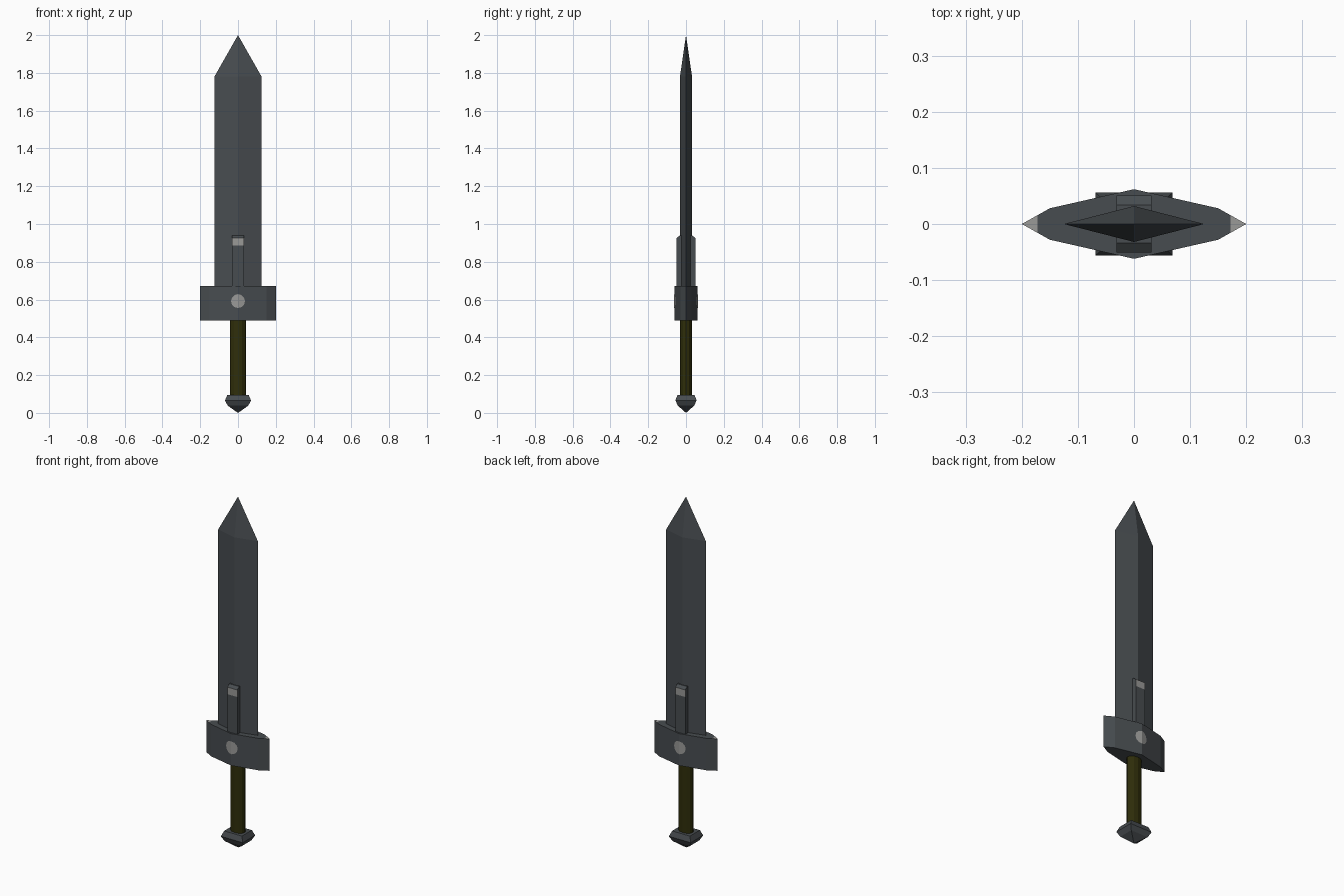
import bpy, bmesh, math

if "Cube" in bpy.data.objects:
    bpy.data.objects.remove(bpy.data.objects["Cube"])

def material(name, rgb):
    m = bpy.data.materials.new(name)
    m.diffuse_color = (*rgb, 1)
    m.use_nodes = True
    m.node_tree.nodes["Principled BSDF"].inputs["Base Color"].default_value = m.diffuse_color
    return m

STEEL = material("dark steel", (0.064, 0.073, 0.080))
PALE = material("worn pale steel", (0.32, 0.32, 0.31))
OLIVE = material("dark olive leather", (0.028, 0.027, 0.003))

def finish(name, bm, mats):
    bmesh.ops.recalc_face_normals(bm, faces=bm.faces)
    me = bpy.data.meshes.new(name)
    bm.to_mesh(me)
    bm.free()
    for m in mats:
        me.materials.append(m)
    ob = bpy.data.objects.new(name, me)
    bpy.context.collection.objects.link(ob)
    return ob

def loft(outline, rings):
    """Stack scaled copies of an outline; rings = (z, x scale, y scale), scale 0 is a point."""
    bm = bmesh.new()
    loops = []
    for z, sx, sy in rings:
        if sx == 0:
            loops.append([bm.verts.new((0, 0, z))] * len(outline))
        else:
            loops.append([bm.verts.new((x * sx, y * sy, z)) for x, y in outline])
    n = len(outline)
    for a, b in zip(loops, loops[1:]):
        for i in range(n):
            j = (i + 1) % n
            quad = list(dict.fromkeys((a[i], a[j], b[j], b[i])))
            bm.faces.new(quad)
    for lp in (loops[0], loops[-1]):
        if lp[0] != lp[1]:
            bm.faces.new(lp)
    return bm

diamond = [(1, 0), (0, 1), (-1, 0), (0, -1)]
square = [(1, 1), (-1, 1), (-1, -1), (1, -1)]
circle = [(math.cos(i * math.tau / 12), math.sin(i * math.tau / 12)) for i in range(12)]

# Blade with pointed tip
finish("blade", loft(diamond, [(0.6, 0.125, 0.032), (1.78, 0.125, 0.032), (2.0, 0, 0)]), [STEEL])

# Raised rib on both faces, with chamfered pale top end
bm = loft(square, [(0.6, 0.031, 0.051), (0.885, 0.031, 0.051),
                   (0.925, 0.031, 0.051), (0.938, 0.031, 0.034)])
bm.normal_update()
for f in bm.faces:
    c = f.calc_center_median()
    f.material_index = int(0.885 < c.z < 0.925 and abs(c.y) > 0.04)
finish("blade_rib", bm, [STEEL, PALE])

# Cross guard: flattened eight-sided prism, pale worn points on the top
guard = [(0.2, 0), (0.15, 0.028), (0, 0.062), (-0.15, 0.028),
         (-0.2, 0), (-0.15, -0.028), (0, -0.062), (0.15, -0.028)]
bm = loft(guard, [(0.49, 1, 1), (0.672, 1, 1)])
for s in (-1, 1):
    bmesh.ops.bisect_plane(bm, geom=bm.verts[:] + bm.edges[:] + bm.faces[:],
                           plane_co=(s * 0.172, 0, 0), plane_no=(1, 0, 0))
for f in bm.faces:
    c = f.calc_center_median()
    f.material_index = int(c.z > 0.67 and abs(c.x) > 0.172)
finish("guard", bm, [STEEL, PALE])

# Round worn spots wrapped over the guard's front and back ridge
bm = bmesh.new()
for s in (-1, 1):
    def on_guard(x, z):
        return bm.verts.new((x, s * (0.0635 - abs(x) * 0.034 / 0.15), z))
    mid = on_guard(0, 0.592)
    rim = [on_guard(0.037 * x, 0.592 + 0.037 * z) for x, z in circle]
    for i in range(12):
        f = [mid, rim[i], rim[(i + 1) % 12]]
        bm.faces.new(f if s < 0 else f[::-1])
me = bpy.data.meshes.new("guard_spots")
bm.to_mesh(me)
bm.free()
me.materials.append(PALE)
bpy.context.collection.objects.link(bpy.data.objects.new("guard_spots", me))

# Oval grip
finish("grip", loft(circle, [(0.08, 0.043, 0.031), (0.5, 0.043, 0.031)]), [OLIVE])

# Faceted pommel ending in a low pyramid
finish("pommel", loft(square, [(0.0, 0, 0), (0.038, 0.054, 0.043), (0.066, 0.069, 0.056),
                               (0.096, 0.056, 0.045)]), [STEEL])
